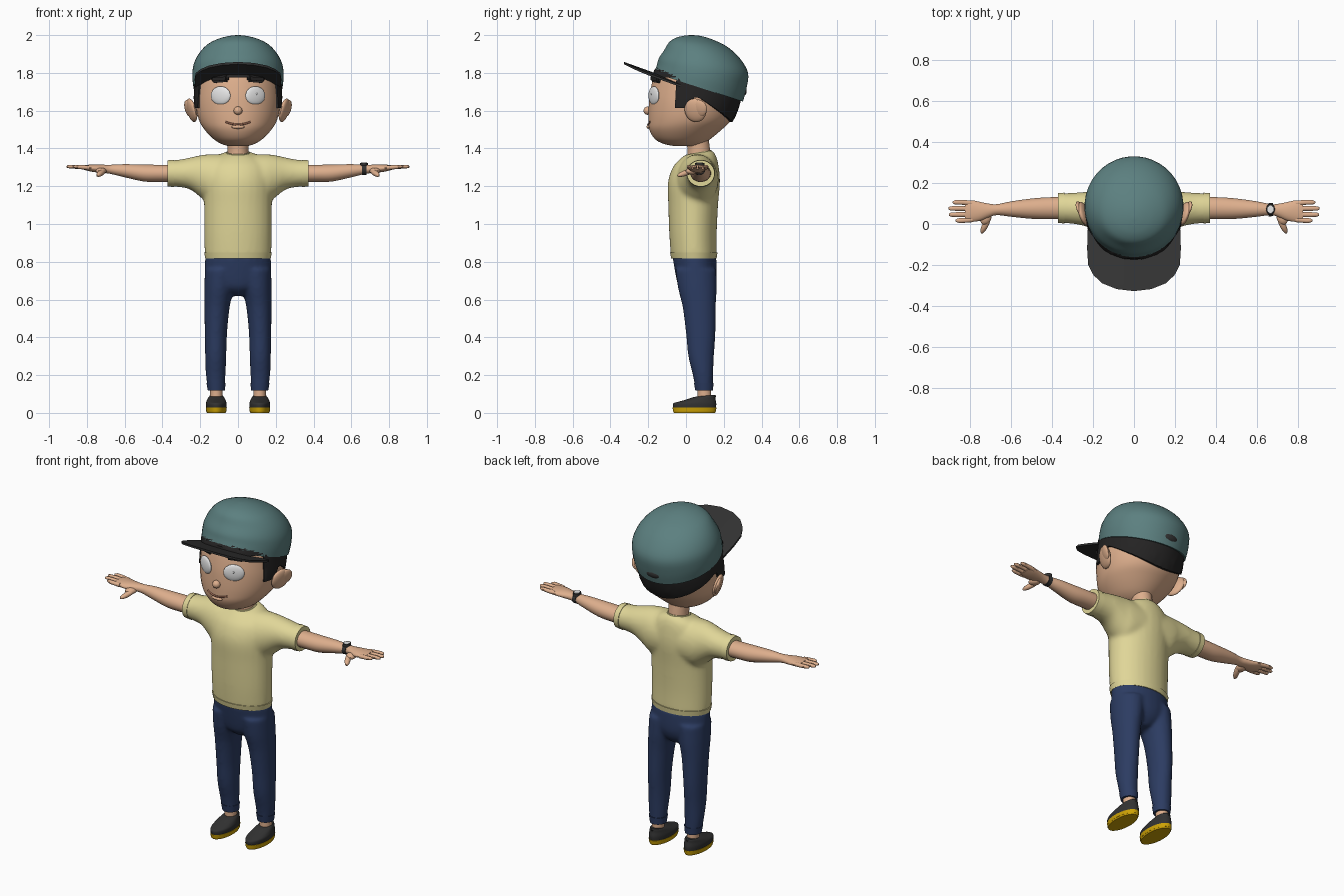
import bpy, bmesh, math
from mathutils import Matrix, Euler, Vector

if "Cube" in bpy.data.objects:
    bpy.data.objects.remove(bpy.data.objects["Cube"])


def mat(name, r, g, b):
    lin = lambda c: ((c / 255 + 0.055) / 1.055) ** 2.4 if c > 10 else c / 255 / 12.92
    m = bpy.data.materials.new(name)
    m.diffuse_color = (lin(r), lin(g), lin(b), 1)
    m.use_nodes = True
    m.node_tree.nodes["Principled BSDF"].inputs["Base Color"].default_value = m.diffuse_color
    return m


SKIN = mat("skin", 222, 175, 141)
SHIRT = mat("pale yellow", 224, 214, 152)
DENIM = mat("navy", 44, 60, 98)
TEAL = mat("teal", 92, 128, 128)
DARK = mat("charcoal", 50, 50, 50)
HAIR = mat("black hair", 36, 35, 35)
SOLE = mat("mustard", 205, 162, 5)
WHITE = mat("white", 232, 232, 232)
LIP = mat("lip brown", 160, 108, 86)


def finish(name, bm, material, angle=40):
    bmesh.ops.recalc_face_normals(bm, faces=bm.faces)
    me = bpy.data.meshes.new(name)
    bm.to_mesh(me)
    bm.free()
    me.materials.append(material)
    ob = bpy.data.objects.new(name, me)
    bpy.context.collection.objects.link(ob)
    bpy.ops.object.select_all(action='DESELECT')
    ob.select_set(True)
    bpy.context.view_layer.objects.active = ob
    bpy.ops.object.shade_smooth_by_angle(angle=math.radians(angle))
    return ob


def dense(rings, k=4):
    """Catmull-Rom interpolation between rings."""
    if k == 1:
        return rings
    out = []
    for i in range(len(rings) - 1):
        a, b, c, d = (rings[max(0, min(len(rings) - 1, i + j))] for j in (-1, 0, 1, 2))
        for s in range(k):
            t = s / k
            out.append([0.5 * (2 * q + (r - p) * t + (2 * p - 5 * q + 4 * r - w) * t * t
                               + (3 * q - p - 3 * r + w) * t ** 3) for p, q, r, w in zip(a, b, c, d)])
    return out + [list(rings[-1])]


def loft(name, tubes, material, n=28, k=4, side=1, angle=40):
    """Each tube is (axis, rings); a ring is position, two centres, two radii, tilt."""
    bm = bmesh.new()
    for axis, rings, *flip in tubes:
        s = flip[0] if flip else side
        loops = []
        for t, c1, c2, r1, r2, tilt in dense(rings, k):
            loop = []
            for j in range(n):
                a = 2 * math.pi * (j + 0.5) / n
                u, v = r1 * math.cos(a), r2 * math.sin(a)
                p = (c1 + u, c2 + v, t + tilt * v) if axis == 'z' else (t + tilt * v, c1 + u, c2 + v)
                loop.append(bm.verts.new((p[0] * s, p[1], p[2])))
            loops.append(loop)
        for a, b in zip(loops, loops[1:]):
            for j in range(n):
                bm.faces.new((a[j], a[(j + 1) % n], b[(j + 1) % n], b[j]))
        bm.faces.new(loops[0])
        bm.faces.new(loops[-1])
    return finish(name, bm, material, angle)


def blob(name, loc, rad, material, rot=(0, 0, 0), seg=24):
    bm = bmesh.new()
    m = Matrix.LocRotScale(Vector(loc), Euler(rot), Vector(rad))
    bmesh.ops.create_uvsphere(bm, u_segments=seg, v_segments=seg // 2, radius=1, matrix=m)
    return finish(name, bm, material)


def blend(ob, voxel, steps):
    """Fuse overlapping tubes into one soft garment."""
    r = ob.modifiers.new("fuse", 'REMESH')
    r.mode, r.voxel_size, r.use_smooth_shade = 'VOXEL', voxel, True
    s = ob.modifiers.new("soften", 'SMOOTH')
    s.factor, s.iterations = 0.5, steps


# Head, from front, back and half-width at each height
prof = [(1.412, -.06, .06, .05), (1.425, -.12, .09, .09), (1.45, -.165, .13, .13), (1.50, -.195, .19, .178),
        (1.55, -.2, .24, .207), (1.62, -.198, .27, .222), (1.70, -.19, .285, .222), (1.80, -.165, .28, .21),
        (1.87, -.11, .23, .16)]
head = [(z, 0, (f + b) / 2, w, (b - f) / 2, 0) for z, f, b, w in prof]
loft("head", [('z', head)], SKIN, n=40)
HD = dense(head, 8)


def head_ring(z):
    return min(HD, key=lambda r: abs(r[0] - z))


def face_y(x, z):
    r = head_ring(z)
    return r[2] - r[4] * math.sqrt(max(0, 1 - (x / r[3]) ** 2))


# Hair: shell between the hairline and the cap
def hairline(y):
    if y < -0.05:
        return 1.775
    if y < 0.04:
        return 1.615
    return 1.67 - 0.6 * max(0, y - 0.07)


bm = bmesh.new()
cols, N, M = [], 96, 8
for j in range(N):
    a = 2 * math.pi * j / N
    low = hairline(0.048 + 0.24 * math.sin(a))
    top = max(low + .02, 1.775 - 0.323 * (0.048 + 0.24 * math.sin(a)))
    col = []
    for i in range(-1, M + 1):
        z = low + (top - low) * max(i, 0) / M
        r, g = head_ring(z), (-0.01 if i < 0 else 0.011)
        col.append(bm.verts.new(((r[3] + g) * math.cos(a), r[2] + (r[4] + g) * math.sin(a), z)))
    cols.append(col)
for j in range(N):
    p, q = cols[j], cols[(j + 1) % N]
    for i in range(M + 1):
        bm.faces.new((p[i], q[i], q[i + 1], p[i + 1]))
finish("hair", bm, HAIR)

# Cap crown
crown = [(1.724, 0, .066, .236, .236, -.323), (1.78, 0, .083, .242, .238, -.26), (1.84, 0, .093, .236, .236, -.17),
         (1.90, 0, .085, .208, .2, -.11), (1.95, 0, .065, .162, .155, -.08), (1.98, 0, .045, .105, .1, -.05),
         (1.995, 0, .035, .05, .05, -.02), (2.0, 0, .03, .008, .008, 0)]
loft("cap_crown", [('z', crown)], TEAL, n=40)

# Cap brim: thin slab, sloping and slightly arched
bm = bmesh.new()
edge = [(.226, -.03), (.229, -.12), (.224, -.2), (.198, -.25), (.155, -.29), (.085, -.318), (0, -.328)]
layers = []
for dz in (0, -.012):
    rows = []
    for x, y in edge:
        rows.append([bm.verts.new((x * s / 6, y, 1.858 - .36 * (y + .328) - .25 * (x * s / 6) ** 2 + dz))
                     for s in range(-6, 7)])
    layers.append(rows)
    for p, q in zip(rows, rows[1:]):
        for i in range(12):
            bm.faces.new((p[i], p[i + 1], q[i + 1], q[i]))
for i in range(6):
    for e in (0, 12):
        a, b = layers[0], layers[1]
        bm.faces.new((a[i][e], a[i + 1][e], b[i + 1][e], b[i][e]))
bmesh.ops.remove_doubles(bm, verts=bm.verts, dist=1e-5)
finish("cap_brim", bm, DARK)
blob("cap_back_opening", (0, .301, 1.70), (.05, .02, .026), DARK, (-.2, 0, 0))

# Face
for s, tag in ((1, "left"), (-1, "right")):
    turn = (0, 0, s * .46)
    nrm = Vector((s * math.sin(.46), -math.cos(.46), 0))
    eye = Vector((s * .092, face_y(.092, 1.68) + .002, 1.68))
    blob("eye_" + tag, eye, (.058, .014, .049), WHITE, turn)
    iris = eye + nrm * .0105 + Vector((-s * .008, 0, 0))
    blob("iris_" + tag, iris, (.028, .006, .029), DARK, turn)
    blob("eye_glint_" + tag, iris + nrm * .005 + Vector((.008, 0, .009)), (.005, .002, .005), WHITE, turn, 10)
    bm = bmesh.new()
    m = Matrix.LocRotScale(Vector((s * .094, face_y(.094, 1.768) - .004, 1.768)),
                           Euler((0, s * .08, s * .42)), Vector((.094, .03, .037)))
    bmesh.ops.create_cube(bm, size=1, matrix=m)
    bmesh.ops.bevel(bm, geom=bm.edges[:], offset=.009, segments=2, affect='EDGES')
    finish("eyebrow_" + tag, bm, HAIR)
    blob("ear_" + tag, (s * .245, .05, 1.602), (.02, .06, .064), SKIN, (0, s * .25, -s * .3))
    blob("ear_lobe_rim_" + tag, (s * .262, .072, 1.612), (.014, .042, .046), SKIN, (0, s * .25, -s * .4))
blob("nose", (0, -.203, 1.60), (.023, .022, .022), SKIN)
blob("lower_lip", (0, -.197, 1.514), (.035, .012, .01), SKIN)
cu = bpy.data.curves.new("mouth", 'CURVE')
cu.dimensions, cu.bevel_depth, cu.bevel_resolution = '3D', .005, 2
sp = cu.splines.new('POLY')
sp.points.add(12)
for i, p in enumerate(sp.points):
    x = -.066 + .011 * i
    z = 1.527 + 3.2 * x * x
    p.co = (x, face_y(x, z) - .001, z, 1)
cu.materials.append(LIP)
bpy.context.collection.objects.link(bpy.data.objects.new("mouth", cu))

# Neck and shirt
loft("neck", [('z', [(1.33, 0, .07, .058, .064, 0), (1.39, 0, .068, .055, .06, 0), (1.45, 0, .06, .057, .06, 0)])], SKIN)
torso = [(.825, 0, .042, .176, .122, 0), (.95, 0, .037, .179, .126, 0), (1.1, 0, .038, .18, .132, 0),
         (1.22, 0, .042, .182, .138, 0), (1.3, 0, .052, .172, .122, 0), (1.35, 0, .062, .13, .098, .1),
         (1.378, 0, .066, .07, .072, .18)]
sleeve = [(.06, .06, 1.235, .115, .135, 0), (.14, .062, 1.235, .108, .135, 0), (.19, .066, 1.25, .095, .116, 0),
          (.25, .074, 1.267, .082, .086, 0), (.31, .077, 1.268, .075, .073, 0), (.365, .078, 1.268, .073, .07, 0)]
blend(loft("shirt", [('z', torso), ('x', sleeve, 1), ('x', sleeve, -1)], SHIRT), .011, 8)
loft("shirt_hem", [('z', [(.818, 0, .042, .174, .121, 0), (.848, 0, .041, .18, .126, 0)])], SHIRT, k=1)
loft("shirt_collar", [('z', [(1.36, 0, .066, .072, .075, .18), (1.38, 0, .067, .062, .067, .18)])], SHIRT, k=1)

# Trousers
hips = [(.62, 0, .06, .03, .05, 0), (.66, 0, .055, .12, .09, 0), (.72, 0, .055, .172, .108, 0),
        (.83, 0, .044, .174, .116, 0)]
leg = [(.12, .115, .096, .044, .046, 0), (.2, .118, .09, .052, .054, 0), (.3, .118, .08, .056, .068, 0),
       (.42, .117, .078, .059, .078, 0), (.56, .111, .07, .067, .088, 0), (.66, .1, .06, .078, .102, 0),
       (.76, .09, .052, .086, .108, 0)]
blend(loft("trousers", [('z', hips), ('z', leg, 1), ('z', leg, -1)], DENIM), .01, 6)

# Arms, hands, legs and shoes
arm = [(.33, .078, 1.268, .055, .046, 0), (.42, .077, 1.268, .054, .046, 0), (.5, .075, 1.27, .05, .045, 0),
       (.6, .073, 1.282, .038, .035, 0), (.67, .07, 1.289, .027, .025, 0), (.71, .066, 1.292, .034, .022, 0),
       (.75, .062, 1.294, .046, .021, 0), (.79, .063, 1.297, .053, .017, 0), (.825, .063, 1.301, .05, .011, 0)]
upper = [(.026, 0, .045, .054, .114, 0), (.05, 0, .046, .055, .115, 0), (.066, 0, .056, .05, .1, .08),
         (.08, 0, .078, .043, .077, .12), (.09, 0, .097, .035, .055, .1)]
for s, tag in ((1, "left"), (-1, "right")):
    loft("arm_" + tag, [('x', arm)], SKIN, n=20, side=s)
    loft("sleeve_cuff_" + tag, [('x', [(.34, .078, 1.268, .076, .073, 0), (.372, .078, 1.268, .074, .07, 0)])],
         SHIRT, n=20, k=1, side=s)
    for name, y, tip in (("index", .017, .872), ("middle", .046, .905), ("ring", .076, .907), ("little", .106, .886)):
        finger = [(.79, y * .9 + .006, 1.298, .013, .012, 0), (.84, y, 1.302, .0125, .011, 0),
                  (tip - .012, y, 1.304, .011, .009, 0), (tip, y, 1.304, .004, .004, 0)]
        loft(name + "_finger_" + tag, [('x', finger)], SKIN, n=10, k=2, side=s)
    blob("thumb_" + tag, (s * .725, -.002, 1.27), (.016, .052, .015), SKIN, (.3, 0, s * .45), 14)
    blob("thumb_base_" + tag, (s * .725, .03, 1.28), (.028, .035, .018), SKIN, (0, 0, s * .4), 14)
    loft("trouser_cuff_" + tag, [('z', [(.118, .115, .096, .045, .047, 0), (.158, .116, .094, .051, .052, 0)])],
         DENIM, k=1, side=s)
    loft("ankle_" + tag, [('z', [(.06, .115, .098, .033, .036, 0), (.14, .115, .097, .033, .036, 0)])], SKIN, k=1, side=s)
    place = lambda rings: [('z', [(z, .115, *r[1:]) for z, *r in rings])]
    loft("shoe_" + tag, place(upper), DARK, side=s)
    loft("shoe_sole_" + tag, place([(.008, 0, .045, .054, .114, 0), (.028, 0, .045, .056, .117, 0)]), SOLE, k=1, side=s)
    loft("shoe_tread_" + tag, place([(0, 0, .045, .05, .11, 0), (.01, 0, .045, .054, .114, 0)]), SOLE, k=1, side=s)
    blob("heel_tab_" + tag, (s * .115, .148, .088), (.008, .012, .008), DARK, seg=10)

# Wristwatch on the left arm
loft("watch_strap", [('x', [(.657, .07, 1.289, .033, .03, 0), (.679, .07, 1.289, .032, .029, 0)])], DARK, k=1)
loft("watch_case", [('z', [(1.305, .667, .072, .022, .026, 0), (1.324, .667, .072, .021, .025, 0)])], DARK, n=20, k=1)
loft("watch_face", [('z', [(1.32, .667, .072, .015, .018, 0), (1.326, .667, .072, .015, .018, 0)])], WHITE, n=20, k=1)
